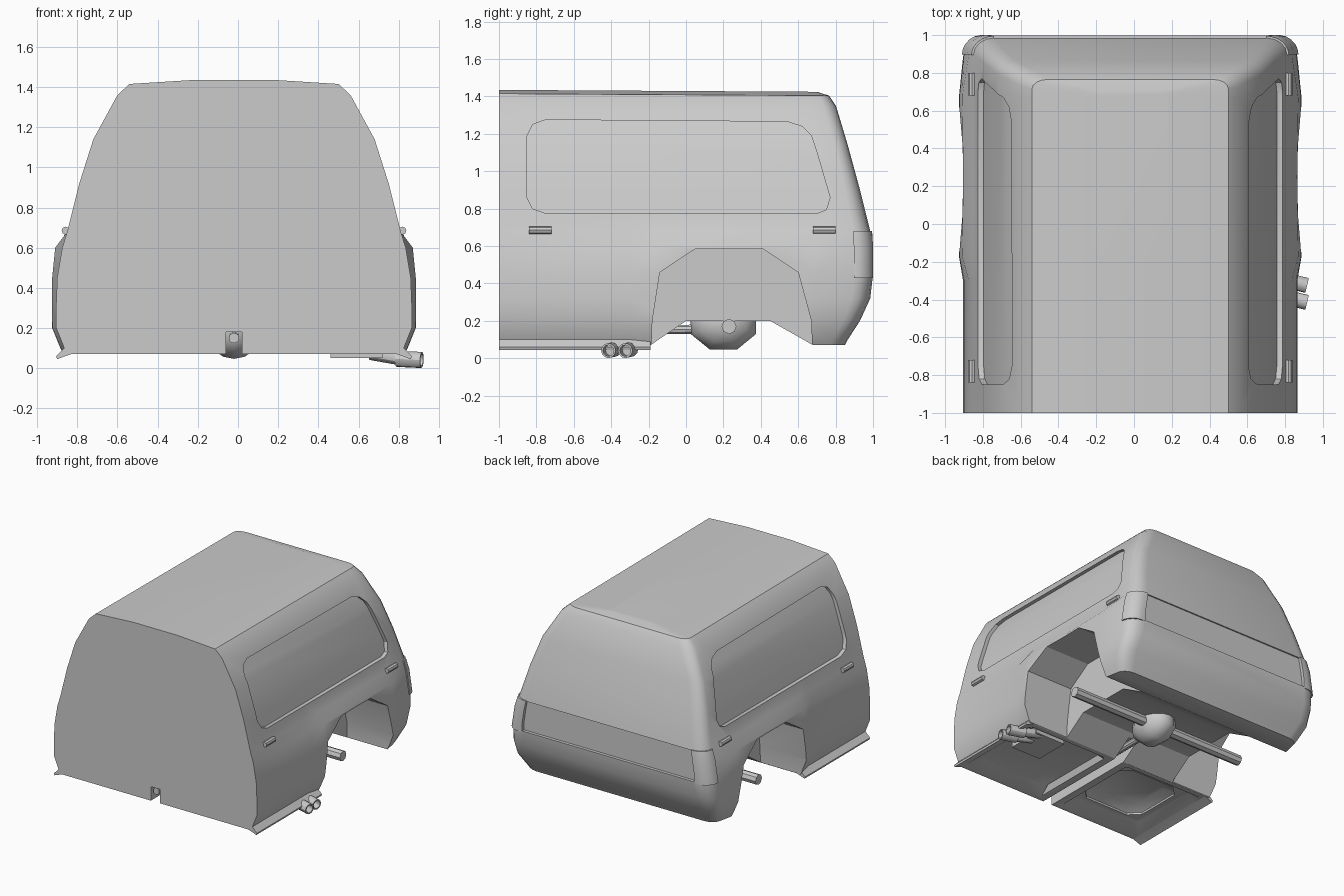
import bpy, bmesh, math
from mathutils import Vector

if "Cube" in bpy.data.objects:
    bpy.data.objects.remove(bpy.data.objects["Cube"])

CX = -0.02  # body centreline
GREY = bpy.data.materials.new("grey_paint")
GREY.diffuse_color = (0.6, 0.6, 0.6, 1)
GREY.use_nodes = True
GREY.node_tree.nodes["Principled BSDF"].inputs["Base Color"].default_value = GREY.diffuse_color

# z, half width, rear y, corner length x, corner length y, arch flare
LEVELS = [
    (0.07, 0.83, 0.85, 0.10, 0.08, 0.02), (0.10, 0.845, 0.865, 0.10, 0.08, 0.02),
    (0.20, 0.885, 0.93, 0.11, 0.09, 0.02), (0.32, 0.885, 0.985, 0.12, 0.10, 0.022),
    (0.45, 0.88, 1.00, 0.12, 0.10, 0.025), (0.60, 0.855, 0.997, 0.12, 0.10, 0.035),
    (0.68, 0.83, 0.985, 0.11, 0.09, 0.0), (0.92, 0.77, 0.925, 0.10, 0.08, 0.0),
    (1.14, 0.70, 0.865, 0.09, 0.07, 0.0), (1.36, 0.58, 0.802, 0.09, 0.07, 0.0),
    (1.415, 0.52, 0.765, 0.08, 0.05, 0.0), (1.435, 0.20, 0.70, 0.05, 0.02, 0.0)]


def level_at(z):
    for a, b in zip(LEVELS, LEVELS[1:]):
        if z <= b[0]:
            t = max(0, (z - a[0]) / (b[0] - a[0]))
            return [p + (q - p) * t for p, q in zip(a, b)]
    return LEVELS[-1]


def half_width(z):
    return level_at(z)[1]


def corner(level, n=4, grow=0.0):
    _, w, r, cx, cy, _ = level
    out = []
    for i in range(n + 1):
        a = math.pi / 2 * i / n
        out.append((w - cx + (cx + grow) * math.cos(a), r - cy + (cy + grow) * math.sin(a)))
    return out


def finish(name, bm, angle=30, hidden=False):
    bmesh.ops.recalc_face_normals(bm, faces=bm.faces)
    me = bpy.data.meshes.new(name)
    bm.to_mesh(me)
    bm.free()
    ob = bpy.data.objects.new(name, me)
    bpy.context.collection.objects.link(ob)
    me.materials.append(GREY)
    ob.hide_render = hidden
    if not hidden:
        smooth(ob, angle)
    return ob


def smooth(ob, angle=30):
    bpy.ops.object.select_all(action='DESELECT')
    ob.select_set(True)
    bpy.context.view_layer.objects.active = ob
    bpy.ops.object.shade_smooth_by_angle(angle=math.radians(angle), keep_sharp_edges=False)


def loft(bm, rings):
    vs = [[bm.verts.new(p) for p in ring] for ring in rings]
    n = len(vs[0])
    for a, b in zip(vs, vs[1:]):
        for i in range(n):
            j = (i + 1) % n
            bm.faces.new((a[i], a[j], b[j], b[i]))
    bm.faces.new(vs[0])
    bm.faces.new(vs[-1])


def prism(name, yz, x0, x1, hidden=False):
    bm = bmesh.new()
    loft(bm, [[(x, y, z) for y, z in yz] for x in (x0, x1)])
    return finish(name, bm, hidden=hidden)


def box(name, x0, x1, y0, y1, z0, z1, hidden=False):
    return prism(name, [(y0, z0), (y1, z0), (y1, z1), (y0, z1)], x0, x1, hidden)


def pan(name, levels, c):
    """Chamfered-corner tray cutter; levels are (z, x0, x1, y0, y1)."""
    bm = bmesh.new()
    loft(bm, [[(x0 + c, y0, z), (x1 - c, y0, z), (x1, y0 + c, z), (x1, y1 - c, z),
               (x1 - c, y1, z), (x0 + c, y1, z), (x0, y1 - c, z), (x0, y0 + c, z)]
              for z, x0, x1, y0, y1 in levels])
    return finish(name, bm, hidden=True)


def rod(name, a, b, r, n=12, bore=0):
    a, b = Vector(a), Vector(b)
    q = (b - a).to_track_quat('Z', 'Y')
    ring = lambda p, rad: [p + q @ Vector((rad * math.cos(2 * math.pi * i / n),
                                           rad * math.sin(2 * math.pi * i / n), 0)) for i in range(n)]
    rings = [ring(a, r), ring(b, r)]
    if bore:  # hollow open end
        rings += [ring(b, bore), ring(b - (b - a).normalized() * 0.06, bore)]
    bm = bmesh.new()
    loft(bm, rings)
    return finish(name, bm)


def cut(ob, cutter):
    m = ob.modifiers.new("cut", 'BOOLEAN')
    m.operation, m.solver, m.object = 'DIFFERENCE', 'EXACT', cutter
    bpy.context.view_layer.objects.active = ob
    bpy.ops.object.modifier_apply(modifier=m.name)
    bpy.data.objects.remove(cutter)


# body shell: stacked horizontal outlines
rings = []
for lv in LEVELS:
    z, w, f = lv[0], lv[1], lv[5]
    half = [(w, -1), (w, -0.3), (w + f, -0.17), (w + f * 0.8, 0.25), (w + f, 0.67)] + corner(lv)
    outline = half + [(-x, y) for x, y in reversed(half)]
    drop = 0.006 if z > 1.3 else 0
    rings.append([(CX + x, y, z - drop * (y + 1)) for x, y in outline])
bm = bmesh.new()
loft(bm, rings)
body = finish("body_shell", bm)

# wheel wells and axle channel
ARCH = [(-0.19, -0.1), (-0.18, 0.2), (-0.14, 0.46), (0.05, 0.585), (0.41, 0.585),
        (0.60, 0.46), (0.67, 0.2), (0.68, -0.1)]
CHANNEL = [(-0.19, -0.1), (-0.19, 0.07), (0.0, 0.2), (0.45, 0.2), (0.68, 0.07), (0.68, -0.1)]
for s in (-1, 1):
    cut(body, prism("well_cutter", ARCH, CX + s * 0.50, CX + s * 1.2, True))
cut(body, prism("channel_cutter", CHANNEL, -1.2, 1.2, True))
cut(body, box("tunnel_cutter", CX - 0.04, CX + 0.04, -1.1, 0.1, -0.1, 0.18, True))

# sloping floor trays and a deeper pan on the left
for s in (-1, 1):
    xs = [sorted((CX + s * a, CX + s * b)) for a, b in ((0.09, 0.85), (0.12, 0.73))]
    cut(body, pan("floor_cutter", [(0.05, *xs[0], -1.01, -0.21),
                                   (0.115, *xs[1], -0.87, -0.27)], 0.02))
cut(body, pan("pan_cutter", [(0.0, CX - 0.68, CX - 0.14, -0.82, -0.30),
                             (0.13, CX - 0.68, CX - 0.14, -0.82, -0.30),
                             (0.17, CX - 0.62, CX - 0.20, -0.76, -0.36)], 0.08))

# recessed side windows that follow the side curve
WINDOW = [(-0.85, 1.19), (-0.82, 1.25), (-0.75, 1.275), (0.54, 1.265), (0.62, 1.24),
          (0.67, 1.19), (0.70, 1.10), (0.77, 0.86), (0.75, 0.795), (0.70, 0.775),
          (-0.75, 0.775), (-0.82, 0.80), (-0.85, 0.86)]
for s in (-1, 1):
    bm = bmesh.new()
    bm.faces.new([bm.verts.new((0, y, z)) for y, z in WINDOW])
    for z in (0.92, 1.14):
        bmesh.ops.bisect_plane(bm, geom=bm.verts[:] + bm.edges[:] + bm.faces[:],
                               plane_co=(0, 0, z), plane_no=(0, 0, 1))
    inner = bm.verts[:]
    ext = bmesh.ops.extrude_face_region(bm, geom=bm.faces[:], use_keep_orig=True)
    for v in ext['geom']:
        if isinstance(v, bmesh.types.BMVert):
            v.co.x = CX + s * 1.2
    for v in inner:
        v.co.x = CX + s * (half_width(v.co.z) - 0.03)
    cut(body, finish("window_cutter", bm, hidden=True))

# recessed tailgate panel
cut(body, box("tailgate_cutter", CX - 0.75, CX + 0.75, 0.975, 1.2, 0.44, 0.675, True))
smooth(body, 30)

for s, side in ((-1, "left"), (1, "right")):
    # wraparound tail lamp
    bm = bmesh.new()
    rings = []
    for z in (0.43, 0.60, 0.68):
        lv = level_at(z)
        pts = corner(lv, 6, 0.01) + corner(lv, 6, -0.03)[::-1]
        rings.append([(CX + s * x, min(y, 1.0), z) for x, y in pts])
    loft(bm, rings)
    finish("tail_lamp_" + side, bm)
    # side markers
    for y, end in ((-0.78, "front"), (0.74, "rear")):
        x = CX + s * 0.838
        rod(f"side_marker_{end}_{side}", (x, y - 0.06, 0.685), (x, y + 0.06, 0.685), 0.02, 8)
    # sill lip
    bm = bmesh.new()
    lip = [(0.81, 0.07), (0.845, 0.10), (0.885, 0.06), (0.88, 0.045), (0.84, 0.06)]
    loft(bm, [[(CX + s * x, y, z) for x, z in lip] for y in (-1, -0.19)])
    finish("sill_" + side, bm)

# rear axle, differential and driveshaft
rod("rear_axle", (CX - 0.775, 0.23, 0.17), (CX + 0.775, 0.23, 0.17), 0.04, 8)
bm = bmesh.new()
bmesh.ops.create_uvsphere(bm, u_segments=8, v_segments=8, radius=1)
for v in bm.verts:  # turn the poles to face sideways
    a = math.atan2(v.co.y, v.co.x) + math.pi / 8
    rad = math.hypot(v.co.x, v.co.y)
    v.co = Vector((CX + v.co.z * 0.14, 0.2 + rad * math.cos(a) * 0.19,
                   0.19 + rad * math.sin(a) * 0.155))
finish("differential", bm, 50)
rod("driveshaft", (CX, -0.99, 0.15), (CX, 0.1, 0.155), 0.026, 10)

# exhaust: silencer, link pipes and twin tips
box("silencer", 0.46, 0.72, -0.52, -0.24, 0.05, 0.12)
for i, y in enumerate((-0.405, -0.315)):
    rod(f"exhaust_pipe_{i}", (0.66, y + 0.04, 0.075), (0.83, y + 0.01, 0.045), 0.034)
    rod(f"exhaust_tip_{i}", (0.79, y + 0.02, 0.047), (0.915, y - 0.01, 0.041), 0.04, 12, 0.03)
